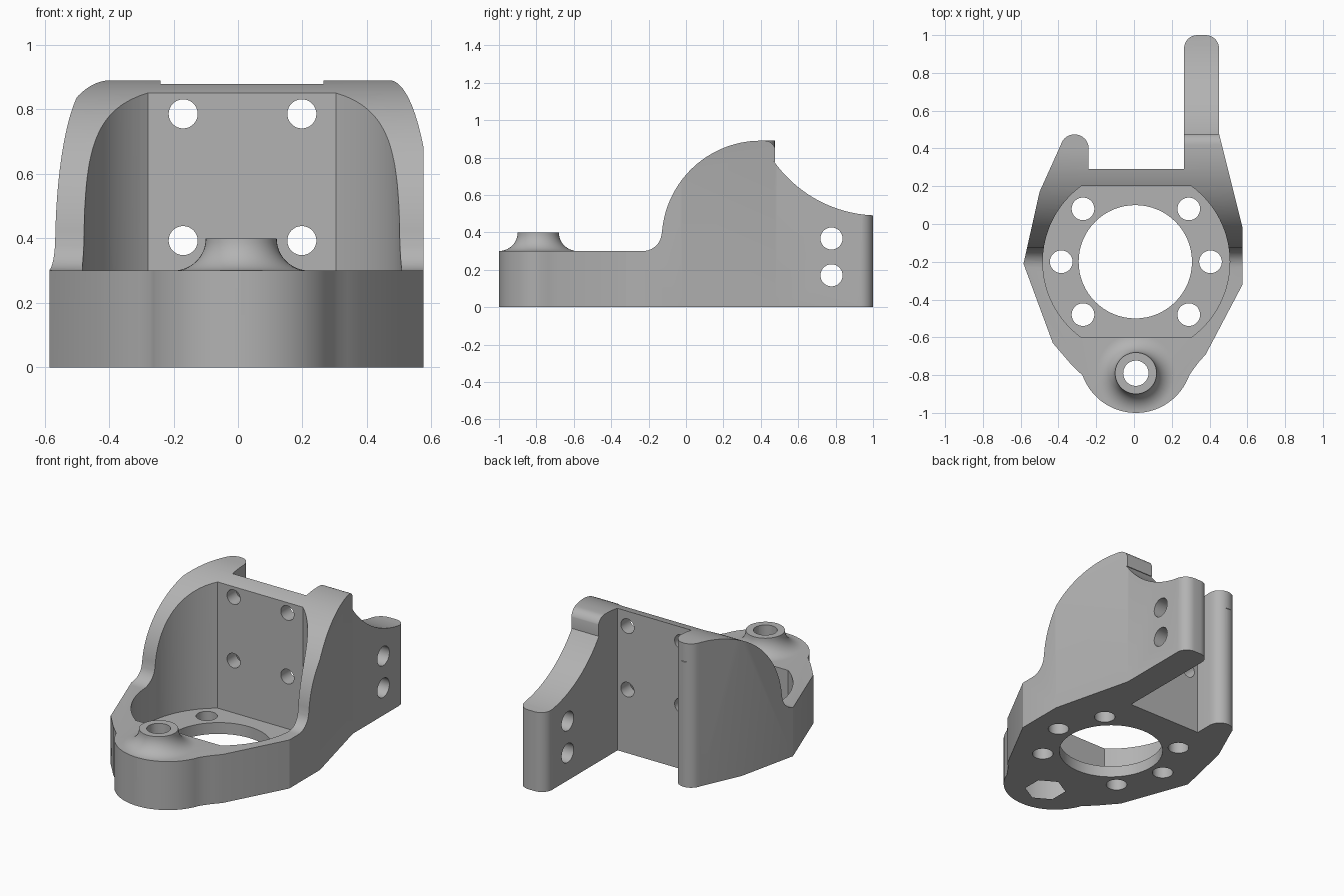
import bpy, bmesh, math
from mathutils import Vector

cube = bpy.data.objects.get("Cube")
if cube:
    bpy.data.objects.remove(cube, do_unlink=True)

grey = bpy.data.materials.new("light grey")
grey.use_nodes = True
GREY = (0.45, 0.45, 0.45, 1)
grey.diffuse_color = GREY
grey.node_tree.nodes["Principled BSDF"].inputs["Base Color"].default_value = GREY


def arc(cx, cy, r, start, end, n=16):
    """Points on a circular arc, angles in degrees."""
    return [(cx + r * math.cos(math.radians(start + (end - start) * i / n)),
             cy + r * math.sin(math.radians(start + (end - start) * i / n)))
            for i in range(n + 1)]


def prism(name, points, lo, hi, axis="z"):
    """Extrude a closed 2D profile along an axis."""
    place = {"z": lambda a, b, t: (a, b, t),
             "x": lambda a, b, t: (t, a, b),
             "y": lambda a, b, t: (a, t, b)}[axis]
    bm = bmesh.new()
    face = bm.faces.new([bm.verts.new(place(a, b, lo)) for a, b in points])
    grown = bmesh.ops.extrude_face_region(bm, geom=[face])["geom"]
    shift = Vector(place(0, 0, hi - lo))
    bmesh.ops.translate(bm, vec=shift,
                        verts=[g for g in grown if isinstance(g, bmesh.types.BMVert)])
    return finish(name, bm)


def finish(name, bm):
    bmesh.ops.recalc_face_normals(bm, faces=bm.faces)
    mesh = bpy.data.meshes.new(name)
    bm.to_mesh(mesh)
    bm.free()
    mesh.materials.append(grey)
    obj = bpy.data.objects.new(name, mesh)
    bpy.context.collection.objects.link(obj)
    return obj


def rod(name, a, b, r, lo, hi, axis="z", n=48):
    return prism(name, arc(a, b, r, 0, 360, n)[:-1], lo, hi, axis)


def combine(target, tool, operation):
    """Apply a boolean and discard the tool."""
    mod = target.modifiers.new("boolean", "BOOLEAN")
    mod.operation, mod.object, mod.solver = operation, tool, "EXACT"
    bpy.context.view_layer.update()
    result = bpy.data.meshes.new_from_object(
        target.evaluated_get(bpy.context.evaluated_depsgraph_get()))
    target.modifiers.clear()
    target.data = result
    bpy.data.objects.remove(tool, do_unlink=True)


# Plan outline: round nose, flared sides, short right arm, long left arm
outline = (arc(0.01, -0.7, 0.3, 200, 340, 32)
           + [(0.31, -0.775), (0.34, -0.735), (0.38, -0.69),
              (0.575, -0.32), (0.575, -0.02), (0.45, 0.48)]
           + arc(0.38, 0.93, 0.07, 0, 90, 8) + arc(0.335, 0.93, 0.07, 90, 180, 8)
           + [(0.265, 0.29), (-0.24, 0.29)]
           + arc(-0.315, 0.40, 0.075, 0, 165, 12)
           + [(-0.5, 0.17), (-0.585, -0.21), (-0.43, -0.63),
              (-0.34, -0.735), (-0.305, -0.77)])
body = prism("bracket_body", outline, 0, 1)

# Side silhouette: low deck, fillet, domed shoulder, hollow sweep to the rear
silhouette = ([(-1.1, -0.1), (-1.1, 0.3)]
              + arc(-0.23, 0.4, 0.1, 270, 355, 10)
              + arc(0.4, 0.36, 0.53, 176, 90, 28)
              + [(0.477, 0.89), (0.477, 0.777)]
              + arc(1.03, 1.176, 0.686, 215.5, 268, 20)
              + [(1.1, 0.49), (1.1, -0.1)])
combine(body, prism("silhouette", silhouette, -1, 1, "x"), "INTERSECT")

# Rounded shoulder on the long arm only
shoulder = arc(0.42, 0.83, 0.06, 90, 0, 8) + [(0.6, 0.83), (0.6, 0.95), (0.42, 0.95)]
combine(body, prism("shoulder_cutter", shoulder, 0.2, 0.7, "x"), "DIFFERENCE")

# Flared screw boss on the nose, turned from a concave profile
profile = [(0, 0.2), (0.21, 0.2)] + arc(0.21, 0.4, 0.1, 270, 180, 12) + [(0, 0.4)]
bm = bmesh.new()
verts = [bm.verts.new((0.01 + r, -0.79, z)) for r, z in profile]
edges = [bm.edges.new(pair) for pair in zip(verts, verts[1:])]
bmesh.ops.spin(bm, geom=verts + edges, cent=(0.01, -0.79, 0), axis=(0, 0, 1),
               angle=math.tau, steps=48)
bmesh.ops.remove_doubles(bm, verts=bm.verts, dist=0.0001)
combine(body, finish("boss", bm), "UNION")

# Motor pocket: circle with flat front and back
flat = math.degrees(math.asin(0.4 / 0.495))
pocket = (arc(0.012, -0.2, 0.495, -flat, flat, 32)
          + arc(0.012, -0.2, 0.495, 180 - flat, 180 + flat, 32))
combine(body, prism("pocket_cutter", pocket, 0.07, 1.2), "DIFFERENCE")

# Central bore, ring of screw holes, boss hole and nut recess
combine(body, rod("bore", 0.007, -0.2, 0.3, -0.1, 0.2, n=64), "DIFFERENCE")
ring = [(0.01 + sx * x, -0.2 + y) for sx in (-1, 1)
        for x, y in ((0.28, 0.28), (0.395, 0), (0.28, -0.28))]
for x, y in ring:
    combine(body, rod("floor_hole", x, y, 0.06, -0.1, 0.2), "DIFFERENCE")
combine(body, rod("boss_hole", 0.01, -0.79, 0.067, -0.1, 0.6), "DIFFERENCE")
nut = arc(0.01, -0.79, 0.118, 30, 390, 6)[:-1]
combine(body, prism("nut_recess", nut, -0.1, 0.12), "DIFFERENCE")

# Back wall holes and long arm holes
for x in (-0.17, 0.198):
    for z in (0.393, 0.786):
        combine(body, rod("wall_hole", x, z, 0.045, 0.1, 0.4, "y"), "DIFFERENCE")
for z in (0.17, 0.367):
    combine(body, rod("arm_hole", 0.778, z, 0.059, 0.1, 0.7, "x"), "DIFFERENCE")

# Smooth the curved faces, keep the edges crisp
bpy.ops.object.select_all(action="DESELECT")
body.select_set(True)
bpy.context.view_layer.objects.active = body
bpy.ops.object.shade_smooth_by_angle(angle=math.radians(25))
